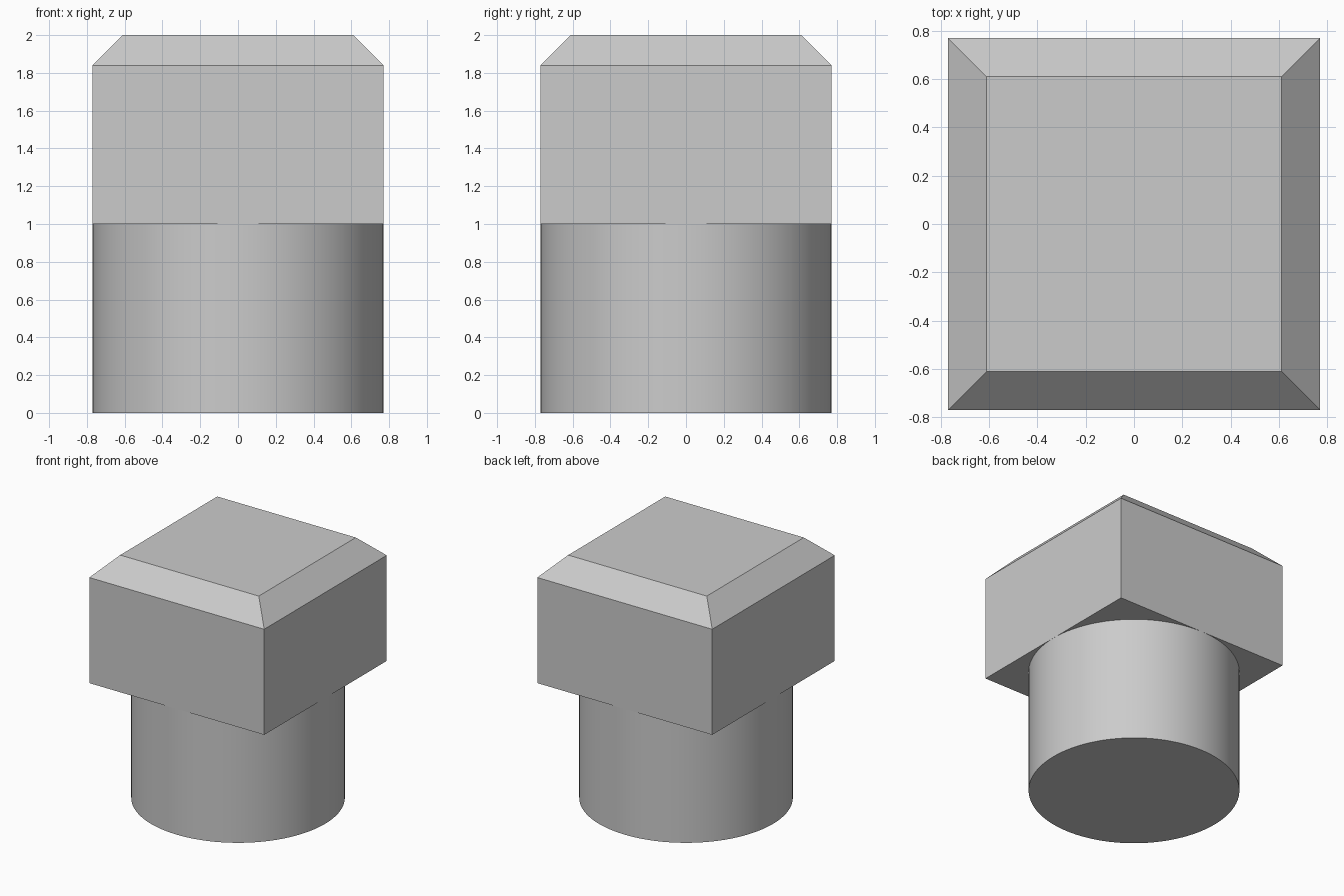
import bpy
import bmesh
import math
from mathutils import Matrix

cube = bpy.data.objects.get("Cube")
if cube:
    bpy.data.objects.remove(cube, do_unlink=True)

HALF = 0.77        # half width of the head and radius of the shaft
SHAFT_TOP = 1.0
BEVEL_Z = 1.84
TOP_HALF = 0.61
TOP_Z = 2.0

grey = bpy.data.materials.new("plain grey")
grey.use_nodes = True
colour = (0.6, 0.6, 0.6, 1)
grey.diffuse_color = colour
grey.node_tree.nodes["Principled BSDF"].inputs["Base Color"].default_value = colour


def add_object(name, bm):
    bmesh.ops.recalc_face_normals(bm, faces=bm.faces)
    mesh = bpy.data.meshes.new(name)
    bm.to_mesh(mesh)
    bm.free()
    mesh.materials.append(grey)
    obj = bpy.data.objects.new(name, mesh)
    bpy.context.collection.objects.link(obj)
    return obj


# Round shaft
bm = bmesh.new()
bmesh.ops.create_cone(bm, cap_ends=True, segments=96, radius1=HALF, radius2=HALF,
                      depth=SHAFT_TOP, matrix=Matrix.Translation((0, 0, SHAFT_TOP / 2)))
shaft = add_object("round_shaft", bm)
bpy.ops.object.select_all(action="DESELECT")
shaft.select_set(True)
bpy.context.view_layer.objects.active = shaft
bpy.ops.object.shade_smooth_by_angle(angle=math.radians(30))

# Square head: stacked square rings, tapering in to a flat top
bm = bmesh.new()
rings = []
for half, z in ((HALF, SHAFT_TOP), (HALF, BEVEL_Z), (TOP_HALF, TOP_Z)):
    rings.append([bm.verts.new((sx * half, sy * half, z))
                  for sx, sy in ((-1, -1), (1, -1), (1, 1), (-1, 1))])
for low, high in zip(rings, rings[1:]):
    for i in range(4):
        j = (i + 1) % 4
        bm.faces.new((low[i], low[j], high[j], high[i]))
bm.faces.new(rings[0][::-1])
bm.faces.new(rings[-1])
add_object("square_head", bm)
